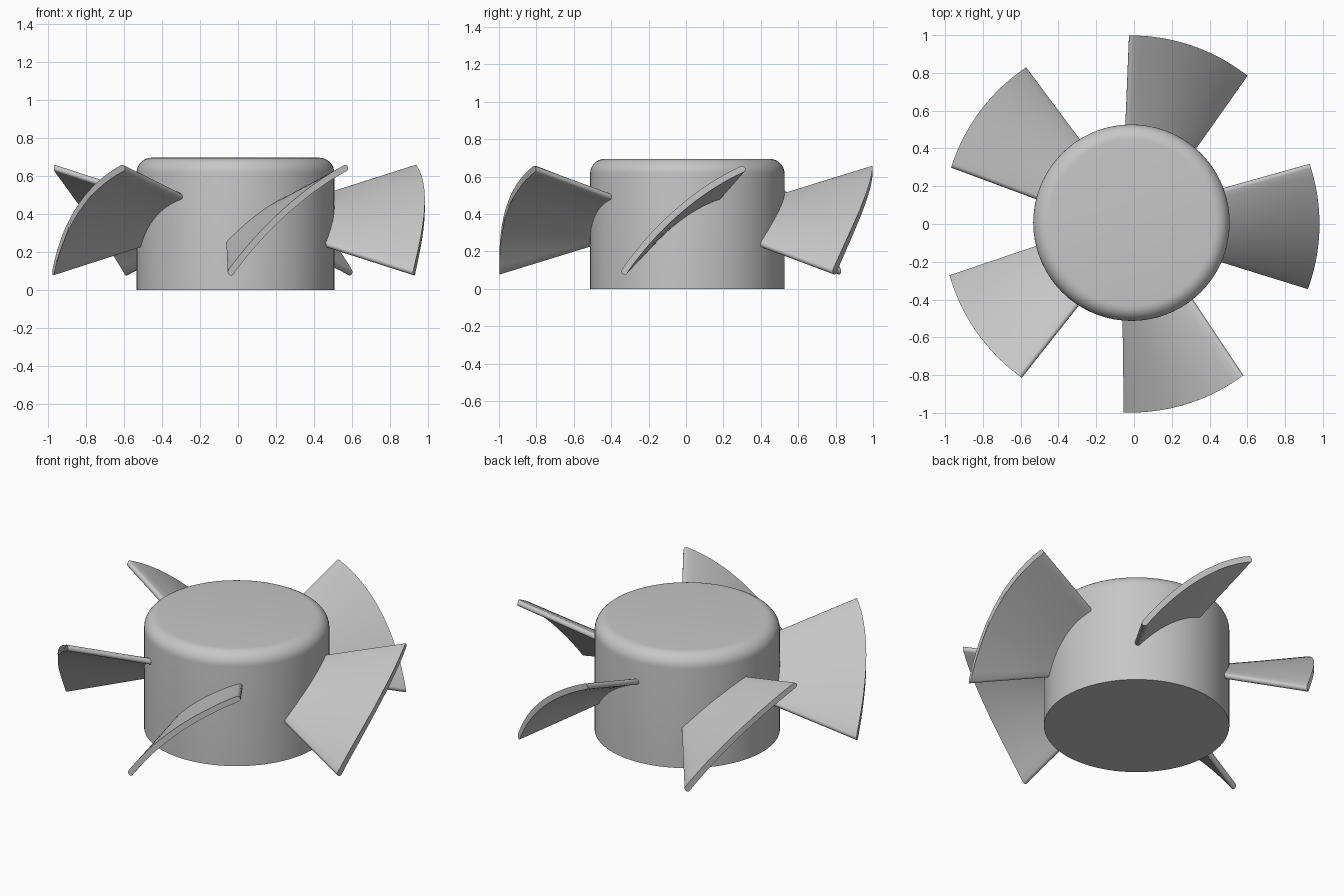
import bpy, bmesh, math
from mathutils import Matrix, Vector

cube = bpy.data.objects.get("Cube")
if cube:
    bpy.data.objects.remove(cube)

grey = bpy.data.materials.new("plain grey")
grey.use_nodes = True
colour = (0.57, 0.57, 0.57, 1)
grey.diffuse_color = colour
grey.node_tree.nodes["Principled BSDF"].inputs["Base Color"].default_value = colour

HUB_R, HUB_H, ROUND = 0.52, 0.695, 0.08
TIP_R, ROOT_R, MID_Z = 0.998, 0.46, 0.367
HALF_THICK, BULGE = 0.017, 0.055


def finish(name, bm, angle):
    bmesh.ops.recalc_face_normals(bm, faces=bm.faces)
    mesh = bpy.data.meshes.new(name)
    bm.to_mesh(mesh)
    bm.free()
    mesh.materials.append(grey)
    obj = bpy.data.objects.new(name, mesh)
    bpy.context.collection.objects.link(obj)
    bpy.ops.object.select_all(action='DESELECT')
    obj.select_set(True)
    bpy.context.view_layer.objects.active = obj
    bpy.ops.object.shade_smooth_by_angle(angle=math.radians(angle))
    return obj


# Hub: cylinder with a rounded top rim
bm = bmesh.new()
bmesh.ops.create_cone(bm, cap_ends=True, segments=72, radius1=HUB_R, radius2=HUB_R,
                      depth=HUB_H, matrix=Matrix.Translation((-0.0135, 0.007, HUB_H / 2)))
rim = [e for e in bm.edges if all(v.co.z > HUB_H - 0.01 for v in e.verts)]
bmesh.ops.bevel(bm, geom=rim, offset=ROUND, segments=8, profile=0.5, affect='EDGES')
finish("hub", bm, 30)


def section(x, steps=16, cap=6):
    """Closed (y, z) outline of the arched blade at distance x from the axis."""
    hy, hz = 0.037 + 0.295 * x, 0.32 * x - 0.029
    chord = Vector((hy, hz))
    up = Vector((-hz, hy)).normalized()
    mid, tangent = [], []
    for i in range(steps + 1):
        t = 2 * i / steps - 1
        mid.append(chord * t + up * BULGE * x * (1 - t * t))
        tangent.append((chord - up * 2 * BULGE * x * t).normalized())
    normal = [Vector((-d.y, d.x)) for d in tangent]
    pts = [m + n * HALF_THICK for m, n in zip(mid, normal)]
    for k in range(1, cap):
        a = math.pi * k / cap
        pts.append(mid[-1] + (normal[-1] * math.cos(a) + tangent[-1] * math.sin(a)) * HALF_THICK)
    pts += [m - n * HALF_THICK for m, n in zip(mid[::-1], normal[::-1])]
    for k in range(1, cap):
        a = math.pi * k / cap
        pts.append(mid[0] - (normal[0] * math.cos(a) + tangent[0] * math.sin(a)) * HALF_THICK)
    return pts


def on_radius(index, r):
    """Slide an outline point along the blade until it meets radius r."""
    x = r
    for _ in range(8):
        p = section(x)[index]
        x = math.sqrt(r * r - p.x * p.x)
    p = section(x)[index]
    return Vector((x, p.x, p.y + MID_Z))


# Blade: loft of the outline from inside the hub to the round tip
count = len(section(1))
bm = bmesh.new()
rings = []
for k in range(5):
    r = ROOT_R + (TIP_R - ROOT_R) * k / 4
    rings.append([bm.verts.new(on_radius(i, r)) for i in range(count)])
for a, b in zip(rings, rings[1:]):
    for i in range(count):
        j = (i + 1) % count
        bm.faces.new((a[i], a[j], b[j], b[i]))
bm.faces.new(rings[0])
bm.faces.new(rings[-1])
blade = finish("blade_1", bm, 40)

# Five blades evenly round the hub
for n in range(5):
    obj = blade
    if n:
        obj = blade.copy()
        obj.name = f"blade_{n + 1}"
        bpy.context.collection.objects.link(obj)
    obj.location = (-0.016, 0, 0)
    obj.rotation_euler.z = math.radians(72 * n - 0.8)
